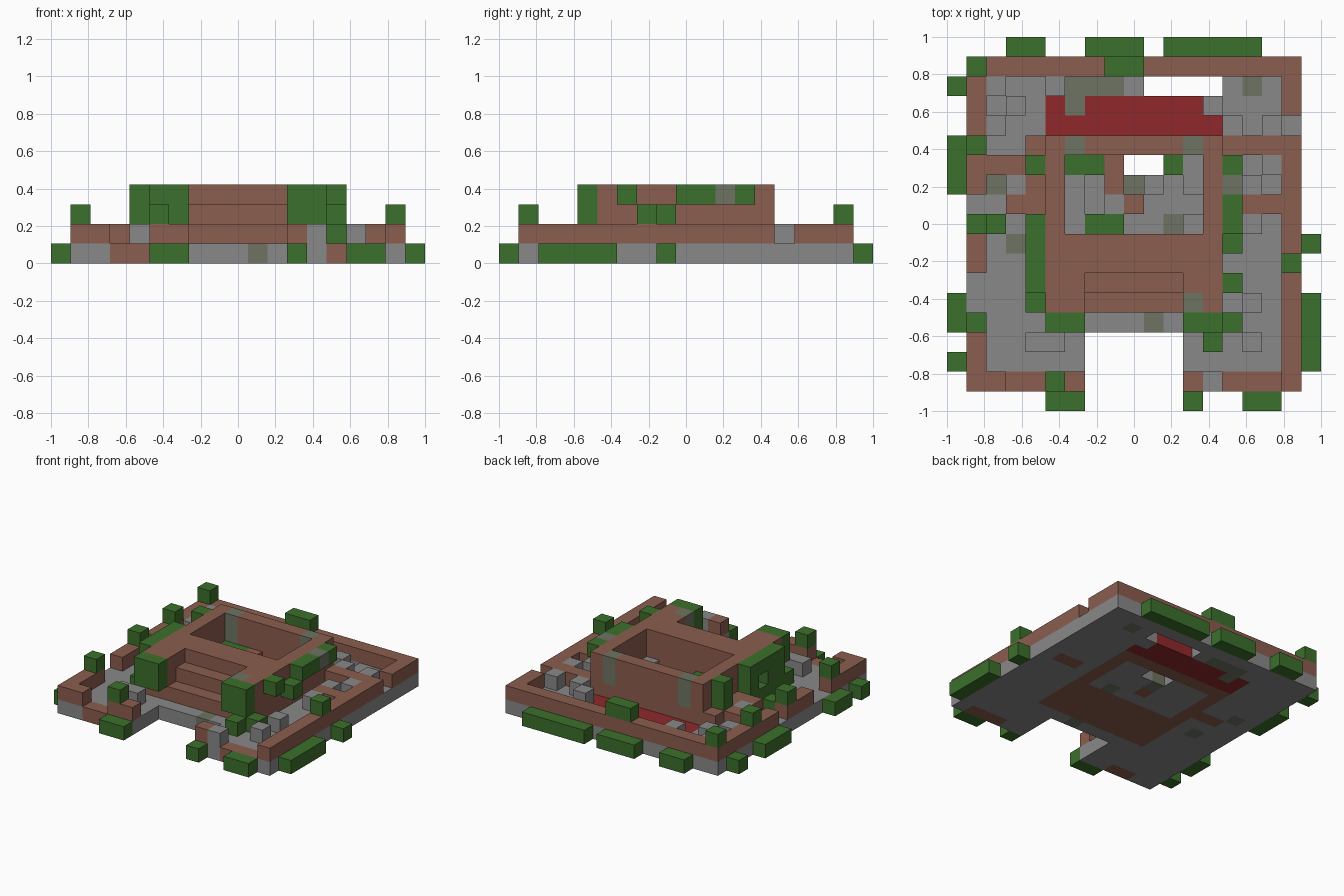
import bpy, bmesh
from mathutils import Vector

cube = bpy.data.objects.get("Cube")
if cube:
    bpy.data.objects.remove(cube)

CELL = 2 / 19  # the model is a lattice of equal blocks


def make_material(name, rgb):
    mat = bpy.data.materials.new(name)
    colour = (*rgb, 1)
    mat.diffuse_color = colour
    mat.use_nodes = True
    bsdf = mat.node_tree.nodes["Principled BSDF"]
    bsdf.inputs["Base Color"].default_value = colour
    return mat


stone = make_material("stone", (0.25, 0.25, 0.25))
brick = make_material("brick", (0.26, 0.11, 0.077))
leaves = make_material("leaves", (0.045, 0.16, 0.025))
carpet = make_material("red_carpet", (0.28, 0.022, 0.024))
moss = make_material("moss", (0.155, 0.175, 0.125))

cells = {}  # block position -> (part, material)


def span(value):
    first, last = value if isinstance(value, tuple) else (value, value)
    return range(first, last + 1)


def fill(part, mat, xs, ys, zs=0):
    """Fill a box of blocks; each extent is one index or (first, last)."""
    for x in span(xs):
        for y in span(ys):
            for z in span(zs):
                cells[x, y, z] = (part, mat)


def clear(xs, ys, zs=0):
    for x in span(xs):
        for y in span(ys):
            for z in span(zs):
                cells.pop((x, y, z), None)


# Floor with the entrance notch, the back gap and the courtyard hole
fill("floor", stone, (1, 17), (1, 17))
clear((7, 11), (1, 3))
clear((10, 13), 16)

# Brick footing and paving
fill("footing", brick, (5, 13), (5, 8))
fill("footing", brick, (5, 13), 13)
for x in (5, 13):
    fill("footing", brick, x, (9, 12))
for xs, y in (((3, 4), 1), ((14, 16), 1), ((3, 4), 10), ((15, 16), 10), (9, 10)):
    fill("paving", brick, xs, y)
clear((9, 10), 12)

# Carpet behind the hall
fill("carpet", carpet, (5, 13), 14)
fill("carpet", carpet, (5, 12), 15)

# Mossy floor blocks
for xs, ys in (((7, 8), 16), (6, (15, 16)), (15, 16), (2, 11), (9, 11),
               (11, 9), (3, 8), (10, 4)):
    fill("mossy_floor", moss, xs, ys)

# Hedges around the outside: back, front, right and left
for xs in ((3, 4), (7, 9), (11, 15)):
    fill("hedge", leaves, xs, 18)
for xs in ((5, 6), 12, (15, 16)):
    fill("hedge", leaves, xs, 0)
for ys in (16, (11, 13), (4, 5), 2):
    fill("hedge", leaves, 0, ys)
for ys in (8, (2, 5)):
    fill("hedge", leaves, 18, ys)

# Broken outer wall
fill("outer_wall", brick, (1, 17), 17, 1)
for x in (1, 17):
    fill("outer_wall", brick, x, (1, 16), 1)
for xs in (2, (5, 6), 12):
    fill("outer_wall", brick, xs, 1, 1)
clear(1, 10, 1)
clear(1, (5, 6), 1)
clear(17, 14, 1)

# Cross walls joining the hall to the outer wall
for xs, y in (((14, 16), 13), (4, 13), ((2, 3), 12), (4, 11),
              ((3, 4), 10), ((15, 16), 10)):
    fill("cross_wall", brick, xs, y, 1)

# Hall: solid mass with an open courtyard and front steps cut in
fill("hall", brick, (5, 13), (5, 13), (1, 3))
clear((6, 12), (9, 12), (1, 3))
clear((7, 11), 6, 3)
clear((7, 11), 5, (2, 3))
for x in (6, 12):
    fill("hall_window", moss, x, 13, (2, 3))
fill("hall_window", moss, 12, 5, 3)

# Remains of walls inside the courtyard
fill("inner_wall", brick, 8, (11, 12), 1)
fill("inner_wall", brick, 9, 10, 1)

# Loose stones on the floor: left side, courtyard, right side
for xs, ys in ((2, 16), (5, 16), (3, 15), (2, 14), (3, 11), ((4, 5), 3)):
    fill("rubble", stone, xs, ys, 1)
for xs, ys in ((6, (9, 11)), (8, 10), (10, 11), (12, (11, 12)), (12, 9)):
    fill("rubble", stone, xs, ys, 1)
for xs, ys in ((13, 15), (14, 14), (16, 14), (16, 12), (15, 11), (15, 9),
               (15, 5), (15, 3), (13, 1)):
    fill("rubble", stone, xs, ys, 1)

# Vines on the left side of the hall, with one opening
for ys in (12, (6, 9)):
    fill("left_vine", leaves, 4, ys, (1, 3))
fill("left_vine", leaves, 4, 5, 1)
clear(4, 8, 2)

# Vines on the right side of the hall
for ys, z in ((12, 3), ((9, 10), 3), (8, 2), (6, 3), (4, 1)):
    fill("right_vine", leaves, 14, ys, z)
fill("right_vine", moss, 14, 11, 3)

# Leaf canopies in front of the two pillars
for xs in ((5, 6), (12, 13)):
    fill("pillar_canopy", leaves, xs, 4, (2, 3))

# Shrubs on the floor and on top of the outer wall
for xs, y in ((2, 9), (13, 3), ((6, 7), 12), ((7, 8), 9), (11, 12)):
    fill("floor_shrub", leaves, xs, y, 1)
for xs, y in ((1, 17), ((8, 9), 17), (1, 13), (1, 9), (1, 4), (17, 7), (5, 1)):
    fill("wall_shrub", leaves, xs, y, 2)


def add_block(bm, cell):
    """Add the faces of one block that no other block covers."""
    for axis in range(3):
        for side in (0, 1):
            neighbour = list(cell)
            neighbour[axis] += 2 * side - 1
            if tuple(neighbour) in cells:
                continue
            corners = []
            for u, v in ((0, 0), (1, 0), (1, 1), (0, 1)):
                p = Vector(cell)
                p[axis] += side
                p[(axis + 1) % 3] += u
                p[(axis + 2) % 3] += v
                corners.append(bm.verts.new(p * CELL - Vector((1, 1, 0))))
            bm.faces.new(corners if side else corners[::-1])


# One object for each part and material
for part, mat in dict.fromkeys(cells.values()):
    bm = bmesh.new()
    for cell, owner in cells.items():
        if owner == (part, mat):
            add_block(bm, cell)
    bmesh.ops.remove_doubles(bm, verts=bm.verts[:], dist=CELL / 100)
    name = part + "_" + mat.name
    mesh = bpy.data.meshes.new(name)
    bm.to_mesh(mesh)
    bm.free()
    mesh.materials.append(mat)
    bpy.context.scene.collection.objects.link(bpy.data.objects.new(name, mesh))
